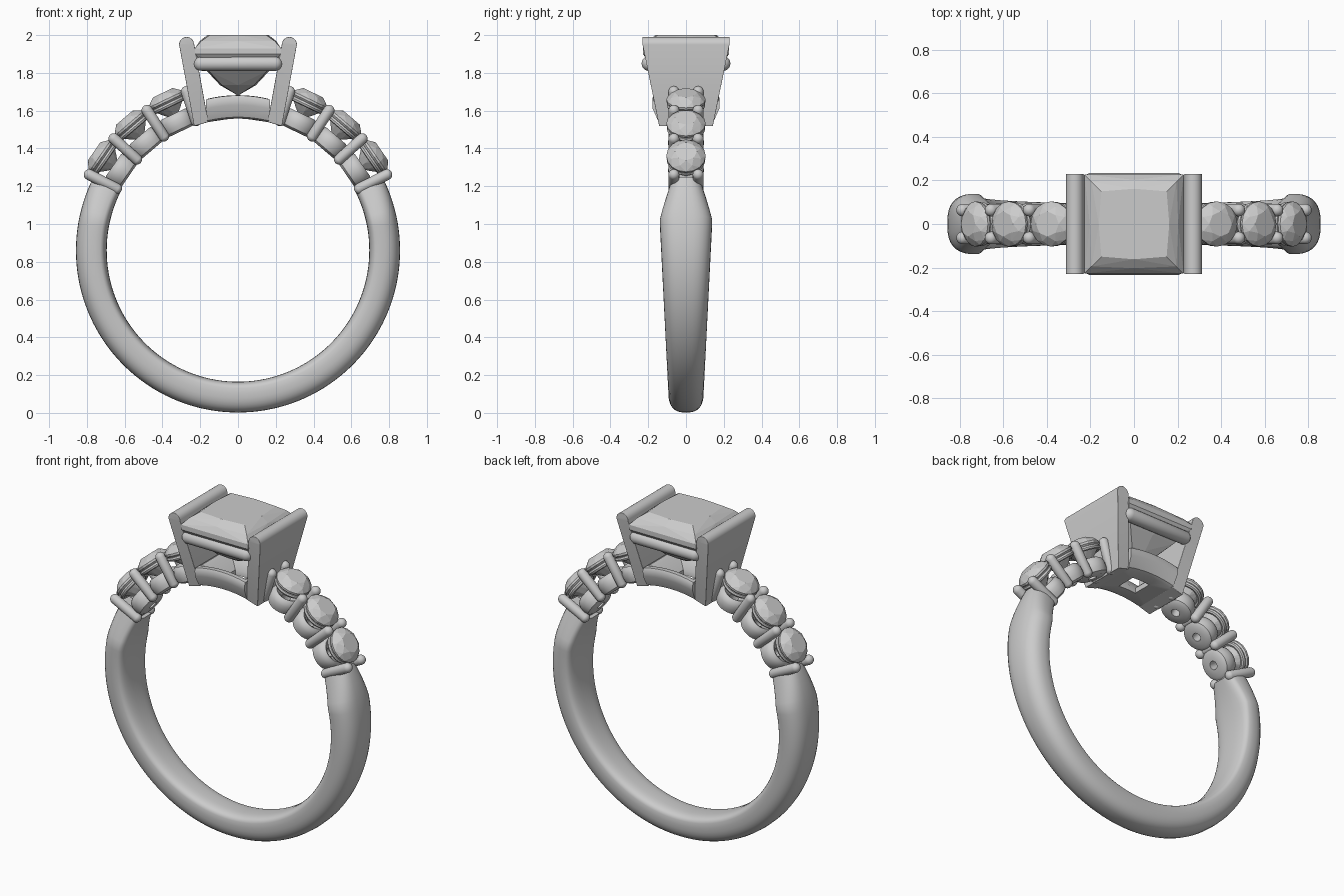
import bpy, bmesh
from math import sin, cos, pi, radians, sqrt
from mathutils import Matrix, Vector

if "Cube" in bpy.data.objects:
    bpy.data.objects.remove(bpy.data.objects["Cube"])

CZ, R_IN, R_OUT = 0.86, 0.695, 0.858   # ring centre height and radii
smooth_objects = []


def finish(bm, name, matrix=Matrix(), smooth=True):
    bmesh.ops.recalc_face_normals(bm, faces=bm.faces)
    mesh = bpy.data.meshes.new(name)
    bm.to_mesh(mesh)
    bm.free()
    ob = bpy.data.objects.new(name, mesh)
    ob.matrix_world = matrix
    bpy.context.collection.objects.link(ob)
    if smooth:
        smooth_objects.append(ob)
    return ob


def radial(deg, r, y=0.0):
    """Frame on the ring: local z points outward, deg measured from the top."""
    return (Matrix.Translation((0, 0, CZ)) @ Matrix.Rotation(radians(deg), 4, 'Y')
            @ Matrix.Translation((0, y, r)))


def loft(name, rings, matrix=Matrix(), closed=False):
    """Skin a list of equal-length point loops."""
    bm = bmesh.new()
    rows = [[bm.verts.new(p) for p in ring] for ring in rings]
    n, m = len(rows), len(rows[0])
    for i in range(n if closed else n - 1):
        a, b = rows[i], rows[(i + 1) % n]
        for j in range(m):
            k = (j + 1) % m
            bm.faces.new((a[j], a[k], b[k], b[j]))
    if not closed:
        bm.faces.new(rows[0])
        bm.faces.new(rows[-1])
    return finish(bm, name, matrix)


def hull(name, points, matrix=Matrix(), smooth=False, bevel=0):
    bm = bmesh.new()
    for p in points:
        bm.verts.new(p)
    res = bmesh.ops.convex_hull(bm, input=bm.verts)
    junk = [g for g in set(res['geom_interior'] + res['geom_unused'])
            if isinstance(g, bmesh.types.BMVert)]
    bmesh.ops.delete(bm, geom=junk, context='VERTS')
    bmesh.ops.dissolve_limit(bm, angle_limit=radians(1), verts=bm.verts, edges=bm.edges)
    ob = finish(bm, name, matrix, smooth)
    if bevel:
        mod = ob.modifiers.new("soft_edges", 'BEVEL')
        mod.width, mod.segments = bevel, 3
    return ob


def capsule(name, radius, length, matrix):
    bm = bmesh.new()
    bmesh.ops.create_uvsphere(bm, u_segments=20, v_segments=12, radius=radius)
    h = length / 2 - radius
    for v in bm.verts:
        v.co.z += h if v.co.z > -1e-5 else -h
    return finish(bm, name, matrix)


def circle(r, z, n=32, phase=0.0):
    return [(r * cos(2 * pi * (i + phase) / n), r * sin(2 * pi * (i + phase) / n), z)
            for i in range(n)]


# Shank: rounded section swept round the bottom, widest at the shoulders
def half_width(deg):
    z = CZ + 0.857 * cos(radians(deg))
    w = 0.093 + 0.047 * min(z, 1.05) / 1.05
    if abs(deg) < 78:
        t = (78 - abs(deg)) / 15
        w += (0.082 - w) * t ** 1.1
    return w


rings = []
mid, half = (R_IN + R_OUT) / 2, (R_OUT - R_IN) / 2
for i in range(97):
    deg = 63 + 234 * i / 96
    sym = deg if deg <= 180 else 360 - deg
    w, ring = half_width(sym), []
    for j in range(32):
        t = 2 * pi * j / 32
        s, c = sin(t), cos(t)
        power = 0.85 if s > 0 else 0.5      # domed outside, flatter inside
        r = mid - 0.02 + (half + 0.02 if s > 0 else half - 0.02) * (1 if s > 0 else -1) * abs(s) ** power
        y = w * (1 if c > 0 else -1) * abs(c) ** 0.75
        a = radians(deg)
        ring.append((r * sin(a), y, CZ + r * cos(a)))
    rings.append(ring)
loft("shank", rings)

# Shoulder stones with their seats, rims and prongs
cup = [(0.025, 0.0), (0.07, 0.0), (0.088, 0.012), (0.094, 0.035), (0.094, 0.065),
       (0.085, 0.09), (0.07, 0.1), (0.055, 0.09), (0.025, 0.06)]
rim = [(0.088 + 0.014 * cos(k * pi / 4), 0.014 * sin(k * pi / 4)) for k in range(8)]
gem = (circle(0.058, 0.045, 8) + circle(0.085, 0.028, 8, 0.5) + circle(0.104, 0.006, 16)
       + circle(0.104, -0.006, 16) + circle(0.05, -0.065, 8) + [(0, 0, -0.11)])
for side, label in ((-1, "left"), (1, "right")):
    for n, deg in enumerate((55.5, 40.5, 25.5), 1):
        a = side * deg
        loft(f"{label}_seat_{n}", [circle(r, z) for r, z in cup], radial(a, 0.699), closed=True)
        loft(f"{label}_rim_{n}", [circle(r, z) for r, z in rim], radial(a, 0.853), closed=True)
        hull(f"{label}_small_stone_{n}", gem, radial(a, 0.88))
    for n, deg in enumerate((63, 48, 33, 18), 1):
        a = side * deg
        for y, part in ((-0.064, "front"), (0.064, "back")):
            capsule(f"{label}_{part}_prong_{n}", 0.029, 0.22, radial(a, 0.803, y))
        capsule(f"{label}_crossbar_{n}", 0.022, 0.15,
                radial(a, 0.735) @ Matrix.Rotation(pi / 2, 4, 'X'))

# Head walls: tapered slabs leaning outward with a rounded top edge
for side, label in ((-1, "left"), (1, "right")):
    pts = []
    for s in (-1, 1):
        for k in range(13):
            t = pi * k / 12
            pts.append((side * (0.272 + 0.04 * cos(t)), s * 0.23, 1.95 + 0.04 * sin(t)))
        pts += [(side * 0.157, s * 0.142, 1.54), (side * 0.232, s * 0.142, 1.518)]
    hull(f"{label}_head_wall", pts, smooth=True, bevel=0.008)

# Upper rails under the centre stone
for y, label in ((-0.195, "front"), (0.195, "back")):
    capsule(f"{label}_rail", 0.04, 0.47,
            Matrix.Translation((0, y, 1.85)) @ Matrix.Rotation(pi / 2, 4, 'Y'))


# Lower gallery: square frame curved to the ring, with a funnel hole
def square_loop(hx, hy, z, n=8):
    corners = [Vector((hx, -hy)), Vector((hx, hy)), Vector((-hx, hy)), Vector((-hx, -hy))]
    loop = []
    for i in range(4):
        for k in range(n):
            p = corners[i].lerp(corners[(i + 1) % 4], k / n)
            loop.append((p.x, p.y, z + sqrt(R_IN ** 2 - p.x ** 2) - R_IN))
    return loop


gallery = [(0.06, 0.06, 1.558), (0.16, 0.13, 1.558), (0.163, 0.148, 1.566),
           (0.168, 0.176, 1.63), (0.17, 0.178, 1.665), (0.168, 0.17, 1.68),
           (0.155, 0.145, 1.682), (0.13, 0.12, 1.665), (0.06, 0.06, 1.59)]
loft("lower_gallery", [square_loop(*g) for g in gallery], closed=True)

# Centre stone: square cut with a convex pavilion
pts = [(0, 0, 1.68)]
for h, z, bow in ((0.15, 2.0, 0.012), (0.195, 1.968, 0.008), (0.228, 1.93, 0),
                  (0.228, 1.9, 0), (0.155, 1.81, 0.01), (0.085, 1.735, 0.01)):
    for sx in (-1, 1):
        pts += [(sx * h, -h, z), (sx * h, h, z), (sx * (h + bow), 0, z), (0, sx * (h + bow), z)]
hull("centre_stone", pts)

bpy.ops.object.select_all(action='DESELECT')
for ob in smooth_objects:
    ob.select_set(True)
bpy.context.view_layer.objects.active = smooth_objects[0]
bpy.ops.object.shade_smooth_by_angle(angle=radians(40))
